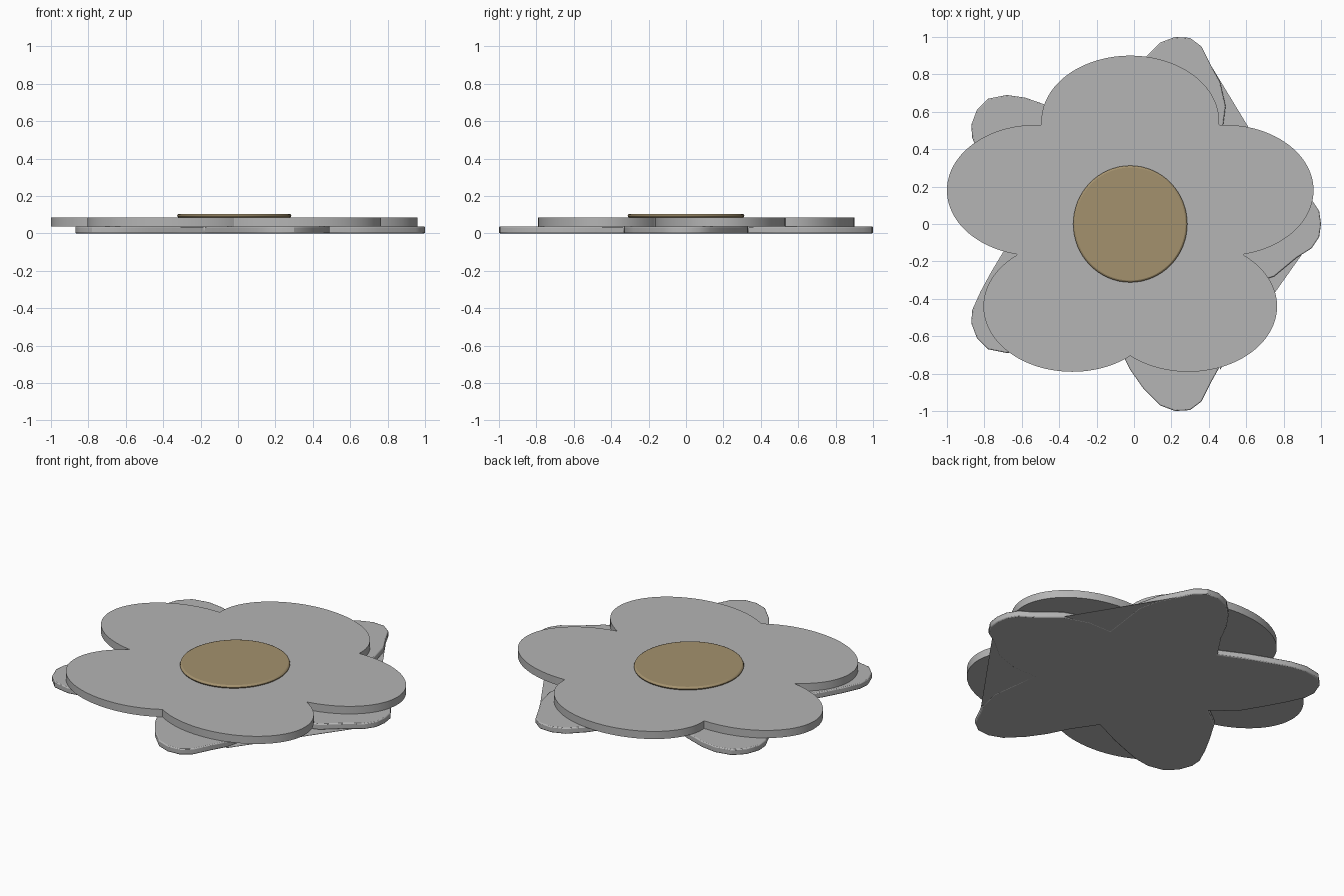
import bpy, bmesh
from math import sin, cos, pi, atan2, radians

old = bpy.data.objects.get("Cube")
if old:
    bpy.data.objects.remove(old, do_unlink=True)


def material(name, rgb):
    m = bpy.data.materials.new(name)
    m.use_nodes = True
    m.diffuse_color = (*rgb, 1)
    m.node_tree.nodes["Principled BSDF"].inputs["Base Color"].default_value = (*rgb, 1)
    return m


grey = material("petal grey", (0.46, 0.46, 0.46))
tan = material("centre tan", (0.37, 0.285, 0.155))


def slab(name, outline, z0, z1, mat, bevel=0):
    """Extrude a flat counter-clockwise outline from z0 to z1."""
    bm = bmesh.new()
    face = bm.faces.new([bm.verts.new((x, y, z0)) for x, y in outline])
    top = bmesh.ops.extrude_face_region(bm, geom=[face])["geom"]
    verts = [g for g in top if isinstance(g, bmesh.types.BMVert)]
    bmesh.ops.translate(bm, verts=verts, vec=(0, 0, z1 - z0))
    bmesh.ops.recalc_face_normals(bm, faces=bm.faces)
    mesh = bpy.data.meshes.new(name)
    bm.to_mesh(mesh)
    bm.free()
    mesh.materials.append(mat)
    ob = bpy.data.objects.new(name, mesh)
    bpy.context.collection.objects.link(ob)
    if bevel:
        mod = ob.modifiers.new("rounded rim", "BEVEL")
        mod.width, mod.segments = bevel, 2
        mod.angle_limit = radians(60)
    bpy.ops.object.select_all(action="DESELECT")
    ob.select_set(True)
    bpy.context.view_layer.objects.active = ob
    bpy.ops.object.shade_smooth_by_angle(angle=radians(30))
    return ob


def ellipse(cx, cy, rx, ry, n):
    return [(cx + rx * cos(2 * pi * i / n), cy + ry * sin(2 * pi * i / n)) for i in range(n)]


# Back layer: five leaf points, one half mirrored across y
half = [(1, 0), (.99, .07), (.95, .13), (.87, .18), (.75, .28), (.6, .33), (.45, .33),
        (.47, .48), (.49, .63), (.46, .76), (.41, .85), (.36, .95), (.3, .995), (.22, 1),
        (.14, .97), (.05, .88), (-.02, .78), (-.08, .66), (-.18, .51), (-.35, .59),
        (-.48, .64), (-.58, .675), (-.68, .69), (-.78, .67), (-.84, .61), (-.87, .53),
        (-.865, .46), (-.82, .36), (-.76, .25), (-.67, .1), (-.54, 0)]
leaf = half + [(x, -y) for x, y in reversed(half[1:-1])]
slab("leaf_layer", leaf, 0, .037, grey, .006)

# Thin webs closing two of the gaps between leaf points
slab("web_back", [(.43, .33), (.75, .29), (.41, .85)], .001, .003, grey)
slab("web_front", [(.43, -.33), (.46, -.78), (.9, -.16)], .001, .003, grey)

# Flower: outer boundary of five overlapping oval petals
CX, RX, RY = -.02, .475, .35
centres = [(CX, .55)] + [(CX + s * dx, cy) for s in (1, -1) for dx, cy in ((.505, .18), (.31, -.44))]
outline = []
for c in centres:
    for x, y in ellipse(*c, RX, RY, 240):
        if all(((x - ox) / RX) ** 2 + ((y - oy) / RY) ** 2 > 1
               for ox, oy in centres if (ox, oy) != c):
            # drop the inner arcs that face the middle
            if (x - CX) ** 2 + (y - .05) ** 2 > .36:
                outline.append((x, y))
outline.sort(key=lambda p: atan2(p[1] - .05, p[0] - CX))
slab("flower_petals", outline, .037, .084, grey)

# Raised round centre
slab("flower_centre", ellipse(CX, 0, .305, .312, 64), .084, .104, tan, .01)
